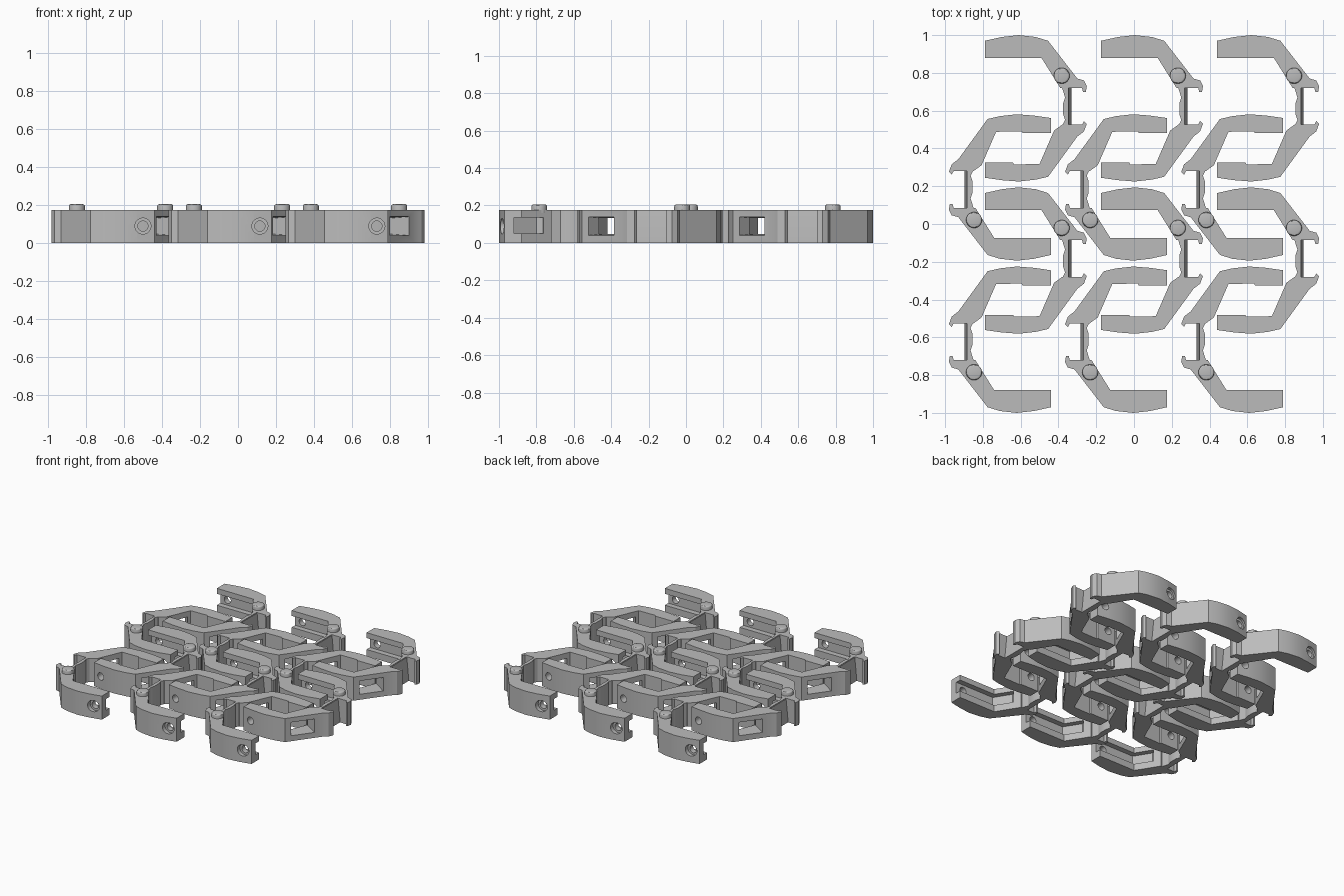
import bpy, bmesh, math
from mathutils import Matrix, Vector

cube = bpy.data.objects.get("Cube")
if cube:
    bpy.data.objects.remove(cube)

HEIGHT = 0.175
MID = 0.09
STEP_X, STEP_Y = 0.615, 0.806

grey = bpy.data.materials.new("plain_grey")
grey.use_nodes = True
colour = (0.5, 0.5, 0.5, 1)
grey.diffuse_color = colour
grey.node_tree.nodes["Principled BSDF"].inputs["Base Color"].default_value = colour


def to_object(name, bm):
    bmesh.ops.recalc_face_normals(bm, faces=bm.faces)
    mesh = bpy.data.meshes.new(name)
    bm.to_mesh(mesh)
    bm.free()
    mesh.materials.append(grey)
    obj = bpy.data.objects.new(name, mesh)
    bpy.context.collection.objects.link(obj)
    return obj


def prism(name, outline, low=0.0, high=HEIGHT):
    """Extrude an xy outline upward."""
    bm = bmesh.new()
    face = bm.faces.new([bm.verts.new((x, y, low)) for x, y in outline])
    top = bmesh.ops.extrude_face_region(bm, geom=[face])["geom"]
    verts = [v for v in top if isinstance(v, bmesh.types.BMVert)]
    bmesh.ops.translate(bm, verts=verts, vec=(0, 0, high - low))
    return to_object(name, bm)


def cylinder(name, radius, start, end, top_radius=None):
    start, end = Vector(start), Vector(end)
    axis = end - start
    turn = axis.to_track_quat('Z', 'Y').to_matrix().to_4x4()
    bm = bmesh.new()
    bmesh.ops.create_cone(bm, cap_ends=True, segments=32, radius1=radius,
                          radius2=top_radius or radius, depth=axis.length,
                          matrix=Matrix.Translation((start + end) / 2) @ turn)
    return to_object(name, bm)


def carve(obj, cutters):
    """Cut the shapes out of the part and bake the result."""
    for cutter in cutters:
        mod = obj.modifiers.new("cut", 'BOOLEAN')
        mod.operation = 'DIFFERENCE'
        mod.solver = 'EXACT'
        mod.object = cutter
    graph = bpy.context.evaluated_depsgraph_get()
    baked = bpy.data.meshes.new_from_object(obj.evaluated_get(graph))
    obj.modifiers.clear()
    obj.data = baked
    for cutter in cutters:
        bpy.data.objects.remove(cutter)


# Outer arm: curved bar, diagonal and hook, with a groove inside and a screw hole
outer_arm = prism("outer_arm", [
    (-.79, .88), (-.79, .97), (-.70, .99), (-.61, 1), (-.52, .99), (-.455, .97),
    (-.30, .77), (-.265, .76), (-.25, .73), (-.255, .70), (-.27, .70),
    (-.275, .72), (-.39, .72), (-.49, .88)])
groove = prism("groove_cutter", [
    (-.9, .92), (-.47, .92), (-.395, .80), (-.40, .765), (-.44, .76),
    (-.51, .86), (-.9, .86)], .05, .135)
carve(outer_arm, [
    groove,
    cylinder("hole_cutter", .027, (-.73, .8, MID), (-.73, 1.1, MID)),
    cylinder("sink_cutter", .042, (-.73, .96, MID), (-.73, 1.1, MID))])

# Inner arm: curved bar and diagonal with a tapered window
inner_arm = prism("inner_arm", [
    (-.79, .325), (-.64, .325), (-.635, .315), (-.50, .318), (-.423, .495),
    (-.38, .526), (-.275, .526), (-.265, .545), (-.25, .53), (-.265, .49),
    (-.30, .463), (-.455, .25), (-.52, .235), (-.61, .225), (-.70, .232),
    (-.79, .245)])
along = Vector((.155, .213, 0)).normalized()
outward = Vector((along.y, -along.x, 0))
up = Vector((0, 0, 1))
bm = bmesh.new()
bmesh.ops.create_cube(bm, size=1)
for v in bm.verts:
    taper = 1.15 if v.co.y > 0 else 0.8
    v.co = (Vector((-.39, .36, MID)) + along * v.co.x * .17 * taper
            + outward * v.co.y * .26 + up * v.co.z * .1 * taper)
carve(inner_arm, [
    to_object("window_cutter", bm),
    cylinder("hole_cutter", .027, (-.73, .1, MID), (-.73, .45, MID))])

# Spine joining both arms, with a sloping outer rib
spine = prism("spine", [
    (-.385, .735), (-.35, .735), (-.35, .51), (-.385, .51), (-.365, .55),
    (-.375, .58), (-.375, .64), (-.365, .67)])
bm = bmesh.new()
section = [(-.352, 0), (-.332, 0), (-.332, .02), (-.347, .17), (-.352, .17)]
face = bm.faces.new([bm.verts.new((x, .52, z)) for x, z in section])
end = bmesh.ops.extrude_face_region(bm, geom=[face])["geom"]
bmesh.ops.translate(bm, vec=(0, .2, 0),
                    verts=[v for v in end if isinstance(v, bmesh.types.BMVert)])
rib = to_object("spine_rib", bm)

# Pin with a softened head
pin = cylinder("pin", .042, (-.383, .785, .16), (-.383, .785, .205))
bm = bmesh.new()
bm.from_mesh(pin.data)
rim = [e for e in bm.edges if all(v.co.z > .2 for v in e.verts)]
bmesh.ops.bevel(bm, geom=rim, offset=.01, segments=3, profile=.5, affect='EDGES')
bm.to_mesh(pin.data)
bm.free()

parts = [outer_arm, inner_arm, spine, rib, pin]
bpy.ops.object.select_all(action='DESELECT')
for part in parts:
    part.select_set(True)
bpy.context.view_layer.objects.active = outer_arm
bpy.ops.object.shade_smooth_by_angle(angle=math.radians(30))

# Repeat the link in a grid, each with a partner turned half round the centre
for col in range(3):
    for row in range(2):
        shift = Matrix.Translation((col * STEP_X, -row * STEP_Y, 0))
        for turn in (0, math.pi):
            if col == row == turn == 0:
                continue
            for part in parts:
                copy = part.copy()
                copy.matrix_world = Matrix.Rotation(turn, 4, 'Z') @ shift
                bpy.context.collection.objects.link(copy)
